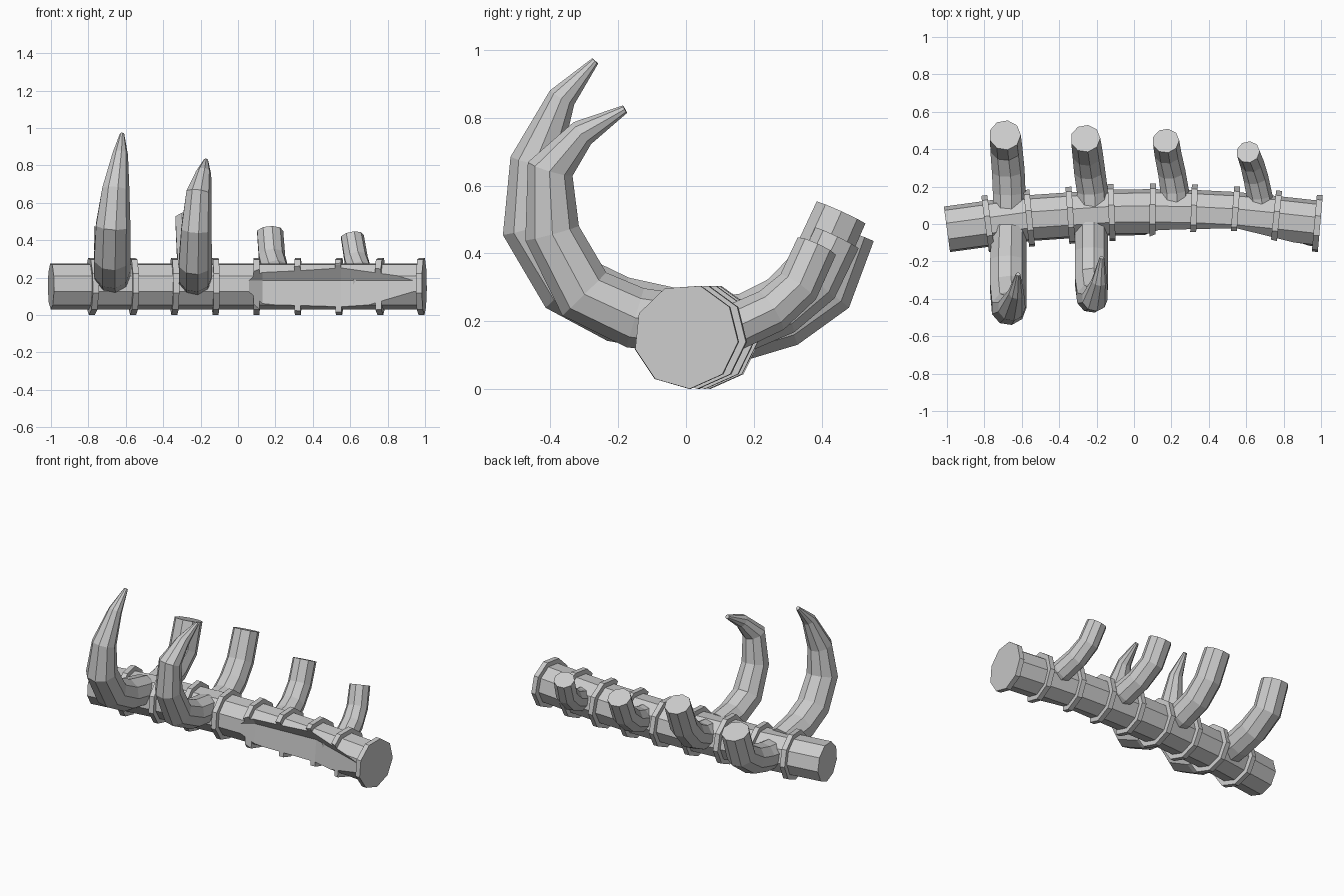
import bpy, bmesh, math
from mathutils import Vector

if "Cube" in bpy.data.objects:
    bpy.data.objects.remove(bpy.data.objects["Cube"])


def make_object(name, rings):
    """Skin a list of equal-sized rings and cap both ends."""
    bm = bmesh.new()
    loops = [[bm.verts.new(p) for p in r] for r in rings]
    n = len(loops[0])
    for a, b in zip(loops, loops[1:]):
        for i in range(n):
            j = (i + 1) % n
            bm.faces.new((a[i], a[j], b[j], b[i]))
    bm.faces.new(loops[0][::-1])
    bm.faces.new(loops[-1])
    bmesh.ops.recalc_face_normals(bm, faces=bm.faces)
    me = bpy.data.meshes.new(name)
    bm.to_mesh(me)
    bm.free()
    ob = bpy.data.objects.new(name, me)
    bpy.context.collection.objects.link(ob)
    return ob


def tube(name, path, sides, ref, phase=0.0):
    """Tapered tube along (x, y, z, radius) points."""
    pts = [Vector(p[:3]) for p in path]
    rings = []
    for i, p in enumerate(path):
        t = (pts[min(i + 1, len(pts) - 1)] - pts[max(i - 1, 0)]).normalized()
        u = (ref - t * ref.dot(t)).normalized()
        v = t.cross(u)
        rings.append([pts[i] + p[3] * (math.cos(a) * u + math.sin(a) * v)
                      for a in (phase + math.tau * k / sides for k in range(sides))])
    return make_object(name, rings)


X, Y = Vector((1, 0, 0)), Vector((0, 1, 0))
PHASE = math.radians(-86)
CZ = 0.155
bend = [(-1, -.03), (-.78, 0), (-.56, .03), (-.34, .045), (-.12, .06), (.1, .062),
        (.32, .058), (.54, .047), (.76, .025), (.99, 0)]


def spine_y(x):
    for (x0, y0), (x1, y1) in zip(bend, bend[1:]):
        if x <= x1:
            return y0 + (y1 - y0) * (x - x0) / (x1 - x0)
    return bend[-1][1]


# Curved spine
spine = tube("spine", [(x, y, CZ, .125) for x, y in bend], 9, Y, PHASE)
cut_parts = [spine]

# Raised bands at the joints
for k in range(9):
    x = min(-.78 + .22 * k, .984)
    band = tube("band", [(x - .016, spine_y(x - .016), CZ, .155),
                         (x + .016, spine_y(x + .016), CZ, .155)], 9, Y, PHASE)
    if 0 < x < .9:
        cut_parts.append(band)

# Hollow broken out of the front, right half
sections = [(.02, -.10), (.13, -.025), (.55, 0), (.98, -.145)]
cutter = make_object("hollow_cutter", [
    [(x, -.5, -.1), (x, d + .0, -.1), (x, d + .005, .03), (x, d + .02, .185),
     (x, d - .035, .27), (x, d - .07, .4), (x, -.5, .4)] for x, d in sections])
cutter.hide_render = True
for ob in cut_parts:
    m = ob.modifiers.new("hollow", 'BOOLEAN')
    m.operation = 'DIFFERENCE'
    m.solver = 'EXACT'
    m.object = cutter
    bpy.context.view_layer.objects.active = ob
    bpy.ops.object.modifier_apply(modifier=m.name)
bpy.data.objects.remove(cutter)

# Long pointed ribs at the front
tube("long_rib_left", [
    (-.67, -.02, .20, .095), (-.675, -.20, .235, .10), (-.675, -.345, .31, .10),
    (-.67, -.45, .48, .095), (-.655, -.445, .67, .075), (-.63, -.365, .86, .042),
    (-.62, -.268, .967, .012)], 9, X)
tube("long_rib_right", [
    (-.23, .0, .19, .09), (-.23, -.15, .21, .092), (-.23, -.30, .28, .092),
    (-.225, -.395, .46, .083), (-.21, -.40, .65, .07), (-.185, -.305, .755, .042),
    (-.172, -.18, .825, .013)], 9, X)

# Broken stub ribs at the back
stubs = [
    [(-.67, .03, .16, .09), (-.67, .17, .175, .09), (-.675, .29, .21, .09),
     (-.685, .41, .29, .088), (-.69, .475, .465, .085)],
    [(-.22, .03, .18, .085), (-.225, .18, .20, .085), (-.24, .29, .255, .085),
     (-.25, .38, .35, .083), (-.26, .457, .52, .08)],
    [(.22, .03, .17, .078), (.215, .18, .19, .078), (.20, .28, .23, .075),
     (.18, .38, .31, .073), (.17, .445, .445, .072)],
    [(.68, .0, .16, .07), (.67, .15, .185, .07), (.65, .25, .23, .068),
     (.63, .33, .30, .065), (.61, .385, .42, .063)],
]
for path in stubs:
    tube("stub_rib", path, 9, X)
